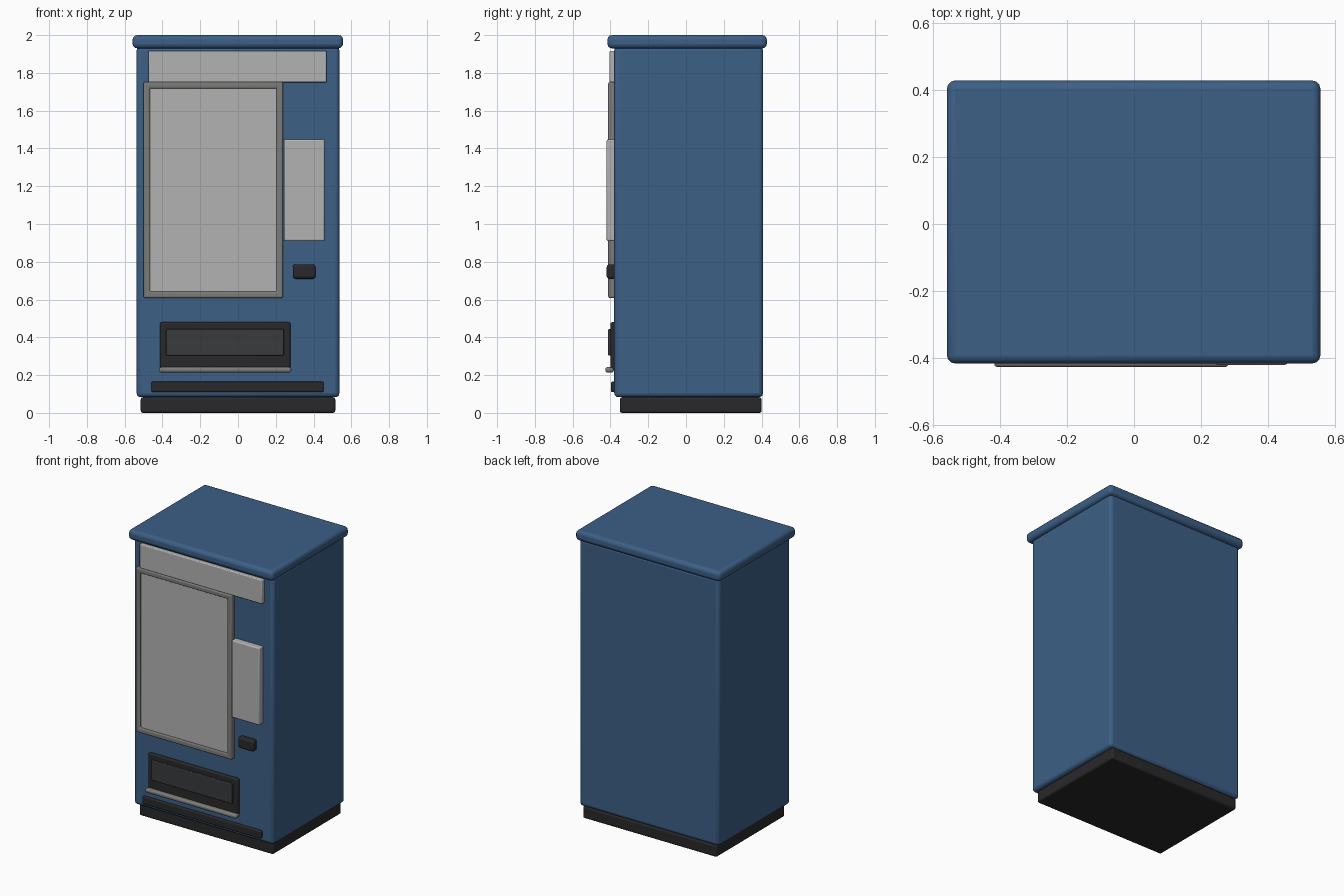
import bpy, bmesh, math

if "Cube" in bpy.data.objects:
    bpy.data.objects.remove(bpy.data.objects["Cube"])


def material(name, r, g, b):
    m = bpy.data.materials.new(name)
    m.diffuse_color = (r, g, b, 1)
    m.use_nodes = True
    m.node_tree.nodes["Principled BSDF"].inputs["Base Color"].default_value = m.diffuse_color
    return m


blue = material("blue_paint", 0.045, 0.115, 0.24)
dark = material("dark_plastic", 0.022, 0.022, 0.024)
slate = material("slate_flap", 0.04, 0.043, 0.048)
metal = material("trim_metal", 0.2, 0.2, 0.19)
pale = material("pale_panel", 0.45, 0.45, 0.45)


def finish(name, bm, mat, bevel, segments):
    bmesh.ops.recalc_face_normals(bm, faces=bm.faces)
    mesh = bpy.data.meshes.new(name)
    bm.to_mesh(mesh)
    bm.free()
    ob = bpy.data.objects.new(name, mesh)
    bpy.context.collection.objects.link(ob)
    mesh.materials.append(mat)
    mod = ob.modifiers.new("rounded_edges", 'BEVEL')
    mod.width = bevel
    mod.segments = segments
    bpy.ops.object.select_all(action='DESELECT')
    ob.select_set(True)
    bpy.context.view_layer.objects.active = ob
    bpy.ops.object.shade_smooth_by_angle(angle=math.radians(35))
    return ob


def box(name, x, y, z, mat, bevel=0.005, segments=3):
    """Rounded box given by its (min, max) range on each axis."""
    bm = bmesh.new()
    bmesh.ops.create_cube(bm, size=1)
    for v in bm.verts:
        v.co = [r[0] if c < 0 else r[1] for c, r in zip(v.co, (x, y, z))]
    return finish(name, bm, mat, bevel, segments)


def frame(name, x, y, z, border, mat, bevel):
    """Rectangular ring facing the front, extruded along y."""
    bm = bmesh.new()
    loops = []
    for d in (0, border):
        loops.append([bm.verts.new((px, y[1], pz)) for px, pz in (
            (x[0] + d, z[0] + d), (x[1] - d, z[0] + d),
            (x[1] - d, z[1] - d), (x[0] + d, z[1] - d))])
    outer, inner = loops
    faces = [bm.faces.new((outer[i], outer[(i + 1) % 4], inner[(i + 1) % 4], inner[i]))
             for i in range(4)]
    ext = bmesh.ops.extrude_face_region(bm, geom=faces, use_keep_orig=True)
    for g in ext["geom"]:
        if isinstance(g, bmesh.types.BMVert):
            g.co.y = y[0]
    return finish(name, bm, mat, bevel, 3)


# Cabinet
box("plinth", (-0.515, 0.515), (-0.35, 0.40), (0, 0.083), dark, 0.012)
box("cabinet_body", (-0.537, 0.537), (-0.38, 0.408), (0.083, 1.94), blue, 0.022)
box("top_cap", (-0.558, 0.556), (-0.416, 0.428), (1.93, 2.0), blue, 0.024)

# Header panel and display window
box("header_panel", (-0.475, 0.468), (-0.405, -0.37), (1.75, 1.917), pale, 0.006)
frame("window_frame", (-0.50, 0.238), (-0.412, -0.37), (0.608, 1.752), 0.034, metal, 0.009)
box("window_pane", (-0.469, 0.207), (-0.398, -0.37), (0.638, 1.722), pale, 0.003, 2)

# Controls
box("control_panel", (0.243, 0.458), (-0.42, -0.37), (0.91, 1.447), pale, 0.008)
box("coin_return", (0.29, 0.41), (-0.42, -0.37), (0.71, 0.786), dark, 0.014)

# Delivery tray
box("delivery_surround", (-0.412, 0.277), (-0.40, -0.37), (0.225, 0.48), dark, 0.009)
box("delivery_flap", (-0.38, 0.243), (-0.413, -0.38), (0.304, 0.443), slate, 0.005)
box("delivery_lip", (-0.417, 0.282), (-0.427, -0.383), (0.214, 0.242), metal, 0.011)

# Lower kick strip
box("kick_strip", (-0.459, 0.453), (-0.397, -0.37), (0.111, 0.165), dark, 0.007)
